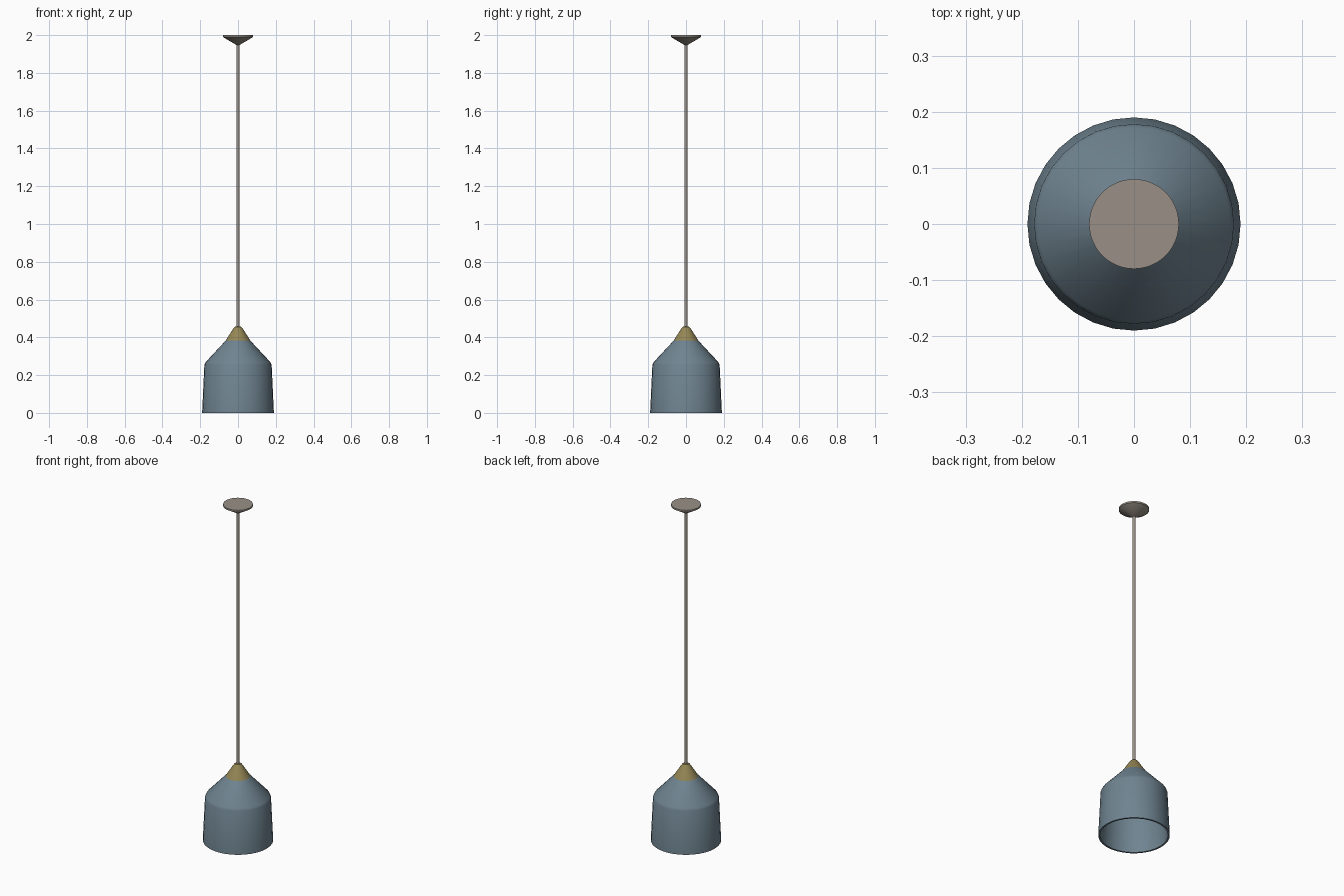
import bpy, bmesh, math

if "Cube" in bpy.data.objects:
    bpy.data.objects.remove(bpy.data.objects["Cube"])


def material(name, rgb):
    m = bpy.data.materials.new(name)
    m.diffuse_color = (*rgb, 1)
    m.use_nodes = True
    m.node_tree.nodes["Principled BSDF"].inputs["Base Color"].default_value = m.diffuse_color
    return m


def lathe(name, profile, sides, mat=None, closed=False):
    """Spin an (r, z) profile around the z axis."""
    bm = bmesh.new()
    verts = [bm.verts.new((r, 0, z)) for r, z in profile]
    ring = verts + verts[:1] if closed else verts
    edges = [bm.edges.new(p) for p in zip(ring, ring[1:])]
    bmesh.ops.spin(bm, geom=verts + edges, cent=(0, 0, 0), axis=(0, 0, 1),
                   angle=math.tau, steps=sides, use_merge=True)
    bmesh.ops.remove_doubles(bm, verts=bm.verts, dist=1e-5)
    bmesh.ops.recalc_face_normals(bm, faces=bm.faces)
    mesh = bpy.data.meshes.new(name)
    bm.to_mesh(mesh)
    bm.free()
    ob = bpy.data.objects.new(name, mesh)
    bpy.context.collection.objects.link(ob)
    if mat:
        mesh.materials.append(mat)
    bpy.ops.object.select_all(action='DESELECT')
    ob.select_set(True)
    bpy.context.view_layer.objects.active = ob
    bpy.ops.object.shade_smooth_by_angle(angle=math.radians(35))
    return ob


blue = material("blue_grey_paint", (0.16, 0.23, 0.28))
brass = material("brass", (0.30, 0.24, 0.09))
taupe = material("taupe_metal", (0.32, 0.28, 0.24))

# Hollow shade: outer wall going up, inner wall coming back down
lathe("shade", [(0.19, 0), (0.178, 0.255), (0.172, 0.268), (0.066, 0.382),
                (0.058, 0.378), (0.164, 0.262), (0.169, 0.25), (0.18, 0)],
      32, blue, closed=True)

# Brass cap above the shade
lathe("cap", [(0, 0.38), (0.066, 0.382), (0.026, 0.445), (0.017, 0.456), (0, 0.458)],
      32, brass)

# Hanging rod
lathe("rod", [(0, 0.45), (0.009, 0.45), (0.009, 1.96), (0, 1.96)], 16, taupe)

# Ceiling canopy
lathe("canopy", [(0, 1.948), (0.009, 1.948), (0.08, 1.99), (0.08, 2.0), (0, 2.0)],
      48, taupe)
